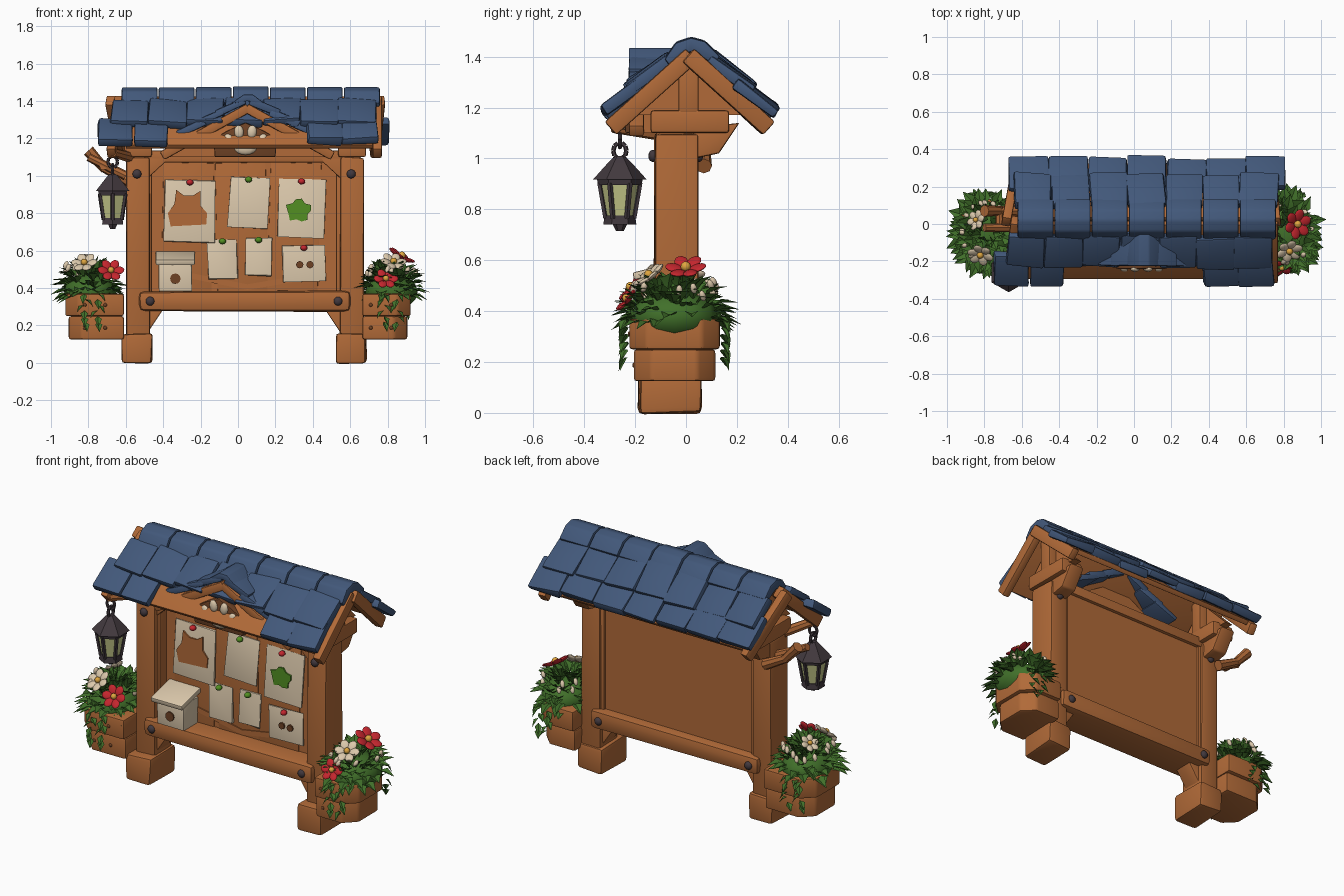
import bpy, bmesh, math, random
from mathutils import Vector, Matrix, Euler

random.seed(4)
if "Cube" in bpy.data.objects:
    bpy.data.objects.remove(bpy.data.objects["Cube"])
made = []


def material(name, hexa):
    rgb = [int(hexa[i:i + 2], 16) / 255 for i in (0, 2, 4)]
    col = [c / 12.92 if c < .04 else ((c + .055) / 1.055) ** 2.4 for c in rgb] + [1]
    m = bpy.data.materials.new(name)
    m.use_nodes = True
    m.diffuse_color = col
    m.node_tree.nodes["Principled BSDF"].inputs["Base Color"].default_value = col
    return m


wood = material("warm wood", "B16A38")
dark = material("dark wood", "6E4225")
slate = material("slate blue", "42587A")
cream = material("cream paper", "DCC9AC")
leaf = material("leaf green", "41702A")
lime = material("bright green", "528F22")
iron = material("dark iron", "42393E")
red = material("petal red", "C4262E")
glass = material("lamp glass", "C6C98A")
gold = material("flower gold", "DFA640")


def finish(name, bm, mat):
    me = bpy.data.meshes.new(name)
    bm.to_mesh(me)
    bm.free()
    me.materials.append(mat)
    ob = bpy.data.objects.new(name, me)
    bpy.context.collection.objects.link(ob)
    made.append(ob)
    return ob


def soften(bm, width):
    if width:
        bmesh.ops.bevel(bm, geom=bm.edges[:], offset=width, segments=2, profile=.6, affect='EDGES')


def box(name, loc, size, mat, rot=(0, 0, 0), bevel=.012, wobble=0):
    bm = bmesh.new()
    bmesh.ops.create_cube(bm, size=1)
    for v in bm.verts:
        v.co = Vector(a * b + random.uniform(-wobble, wobble) for a, b in zip(v.co, size))
    soften(bm, bevel)
    bm.transform(Matrix.Translation(loc) @ Euler(rot).to_matrix().to_4x4())
    return finish(name, bm, mat)


def span(name, xs, ys, zs, mat, bevel=.012, wobble=0):
    ends = (xs, ys, zs)
    return box(name, [sum(e) / 2 for e in ends], [e[1] - e[0] for e in ends], mat, bevel=bevel, wobble=wobble)


def prism(name, pts, lo, hi, axis, mat, bevel=0):
    """Extrude a 2D outline along one axis."""
    bm = bmesh.new()
    def place(p, h):
        return {'x': (h, *p), 'y': (p[0], h, p[1]), 'z': (*p, h)}[axis]
    a = [bm.verts.new(place(p, lo)) for p in pts]
    b = [bm.verts.new(place(p, hi)) for p in pts]
    bm.faces.new(a)
    bm.faces.new(b[::-1])
    for i in range(len(pts)):
        j = (i + 1) % len(pts)
        bm.faces.new((a[j], a[i], b[i], b[j]))
    bmesh.ops.recalc_face_normals(bm, faces=bm.faces[:])
    soften(bm, bevel)
    return finish(name, bm, mat)


def rod(name, a, b, r1, r2, mat, sides=8):
    a, b = Vector(a), Vector(b)
    bm = bmesh.new()
    bmesh.ops.create_cone(bm, cap_ends=True, segments=sides, radius1=r1, radius2=r2, depth=(b - a).length)
    turn = (b - a).to_track_quat('Z', 'Y').to_matrix().to_4x4()
    bm.transform(Matrix.Translation((a + b) / 2) @ turn)
    return finish(name, bm, mat)


def ball(name, loc, size, mat, rot=(0, 0, 0)):
    bm = bmesh.new()
    bmesh.ops.create_uvsphere(bm, u_segments=12, v_segments=8, radius=1)
    bm.transform(Matrix.LocRotScale(Vector(loc), Euler(rot), Vector(size)))
    return finish(name, bm, mat)


# Posts, feet, brackets and bolts
for side, x in (("right", -.54), ("left", .605)):
    s = 1 if x > 0 else -1
    span(side + "_foot", (x - .08, x + .08), (-.185, .06), (0, .155), wood, .02, .006)
    span(side + "_post", (x - .06, x + .065), (-.125, .045), (.13, 1.1), wood, .015, .005)
    span(side + "_frame_strip", (x - s * .06 - .02, x - s * .06 + .02), (-.09, .035), (.3, 1.1), wood)
    span(side + "_cross_beam", (x - .07, x + .08), (-.14, .17), (1.1, 1.19), wood, .015)
    prism(side + "_back_bracket", [(.03, 1.12), (.21, 1.14), (.13, 1.02), (.03, 1)], x - .05, x + .05, 'x', wood, .01)
    prism(side + "_top_brace", [(x - s * .05, 1.1), (x - s * .18, 1.1), (x - s * .05, .98)], -.1, -.04, 'y', wood, .008)
    prism(side + "_foot_brace", [(x - s * .15, .3), (x, .3), (x, .13), (x - s * .05, .15)], -.1, .02, 'y', wood, .01)
    span(side + "_king_post", (x - .02, x + .08), (-.03, .05), (1.18, 1.38), wood)
    prism(side + "_gable_wall", [(-.2, 1.17), (.22, 1.17), (.01, 1.38)], x - .02, x + .03, 'x', wood)
    for z, bx in ((1.01, x), (.33, x - s * .07)):
        for y, d in ((-.13, -1), (.05, 1)):
            out = .025 if z < 1 else 0
            ball(side + "_bolt", (bx, y + d * out, z), (.024, .018, .024), iron)

# Notice board and rails
span("back_board", (-.5, .58), (-.025, .02), (.3, 1.12), wood, 0)
span("bottom_log", (-.53, .6), (-.155, .075), (.275, .385), wood, .035, .004)
span("top_rail", (-.5, .57), (-.1, .04), (1.07, 1.135), wood)
for x, tilt in ((-.27, .02), (.02, -.02), (.3, .03)):
    box("board_plank", (x, -.026, .7), (.27, .008, .74), wood, (0, tilt, 0), .003)
prism("board_crossing", [(-.25, .45), (.05, .39), (.4, .45), (.4, .48), (.05, .42), (-.25, .48)], -.036, -.026, 'y', wood)

# Roof deck and bargeboards
pitch = math.radians(42)
for side, y, s in (("front", -.14, 1), ("back", .17, -1)):
    box(side + "_roof_deck", (.06, y, 1.285), (1.32, .39, .03), wood, (s * pitch, 0, 0), .005)
    for end, x, lean in (("right", -.655, .16 * s - .02), ("left", .745, .1 if s < 0 else 0)):
        box(f"{end}_{side}_bargeboard", (x, y * .98, 1.262), (.05, .43, .07), wood,
            (s * pitch, 0, -s * lean if x < 0 else lean), .012)


def tile_row(name, lo, hi, count, y, z, pitch_sign, skip=None):
    w = (hi - lo) / count
    for i in range(count):
        x = lo + w * (i + .5)
        if skip and skip[0] < x < skip[1]:
            continue
        box(name, (x, y + random.uniform(-.008, .008), z + random.uniform(-.006, .008)),
            (w * 1.0, .205, .05), slate,
            (pitch_sign * (pitch - .1), random.uniform(-.04, .04), random.uniform(-.05, .05)), .014, .008)


# Slate tiles
tile_row("front_upper_tile", -.68, .74, 7, -.14, 1.335, 1)
tile_row("front_eave_tile", -.745, .74, 8, -.245, 1.235, 1, (-.3, .33))
tile_row("back_upper_tile", -.64, .77, 7, .175, 1.335, -1)
tile_row("back_eave_tile", -.67, .81, 7, .265, 1.24, -1)
cap = [(-.085, 1.39), (-.04, 1.455), (.02, 1.475), (.075, 1.46), (.135, 1.4), (.11, 1.37), (.02, 1.42), (-.06, 1.36)]
for i in range(7):
    x, lift = -.625 + i * .198, random.uniform(-.006, .006)
    prism("ridge_cap", [(y, z + lift) for y, z in cap], x + .003, x + .195, 'x', slate, .012)

# Front dormer with its rafters and tiles
mid, slope = .05, math.radians(29)
prism("dormer_wall", [(mid - .45, 1.1), (mid + .45, 1.1), (mid, 1.36)], -.17, -.1, 'y', wood)
for s in (-1, 1):
    box("dormer_rafter", (mid + s * .225, -.195, 1.235), (.53, .06, .05), wood, (0, s * slope, 0), .012)
    for d in (.09, .2, .3):
        box("dormer_tile", (mid + s * d, -.115, 1.415 - d * .53), (.17, .22, .04), slate,
            (0, s * (slope - .1), random.uniform(-.05, .05)), .012, .005)
prism("dormer_ridge_cap", [(mid - .09, 1.385), (mid - .02, 1.435), (mid + .03, 1.435), (mid + .1, 1.38), (mid, 1.4)],
      -.225, 0, 'y', slate, .008)

# Paw plaque
prism("plaque", [(-.125, 1.1), (.2, 1.1), (.21, 1.2), (.12, 1.25), (.04, 1.285), (-.04, 1.25), (-.13, 1.2)],
      -.24, -.19, 'y', dark, .01)
ball("paw_pad", (.04, -.24, 1.15), (.06, .018, .038), cream)
for x, z, lean in ((-.085, 1.19, -.4), (-.032, 1.235, -.1), (.038, 1.235, .1), (.092, 1.19, .4)):
    ball("paw_toe", (.037 + x, -.24, z), (.025, .016, .036), cream, (0, lean, 0))

# Pinned notices
notices = ((-.257, .81, .27, .33, red), (.057, .855, .21, .27, lime), (.34, .825, .25, .31, red),
           (-.083, .555, .16, .21, lime), (.11, .567, .14, .2, lime), (.352, .53, .23, .19, red))
for i, (x, z, w, h, pin) in enumerate(notices):
    box("notice", (x, -.043, z), (w, .008, h), cream, (-.04, random.uniform(-.05, .05), 0), .002, .005)
    ball("pin_head", (x, -.065, z + h / 2 - .01), (.019, .02, .016), pin)
cat = [(-.36, .73), (-.17, .74), (-.165, .8), (-.2, .84), (-.2, .92), (-.24, .895), (-.29, .895), (-.33, .925), (-.34, .85), (-.375, .8)]
prism("cat_picture", cat, -.055, -.046, 'y', wood)
blot = [(mid + .275 + r * math.cos(a), .815 + r * .9 * math.sin(a)) for a, r in
        ((k * math.tau / 14, .065 + .012 * math.sin(k * 2.3)) for k in range(14))]
prism("leaf_picture", blot, -.055, -.046, 'y', lime)
for x in (.33, .385):
    rod("print_mark", (x, -.057, .525), (x, -.047, .525), .02, .02, dark)

# Letter box
span("letter_box", (-.425, -.245), (-.17, -.03), (.38, .54), cream, .008, .004)
box("letter_box_lid", (-.335, -.115, .56), (.21, .19, .03), cream, (.25, 0, 0), .008)
rod("letter_box_hole", (-.335, -.178, .45), (-.335, -.17, .45), .028, .028, dark, 12)

# Lantern and its hanger
lx, ly = -.67, -.26
stack = (("finial", .715, .745, .015, .03), ("base", .74, .775, .065, .06), ("rim", .895, .92, .085, .09),
         ("hood", .918, .985, .105, .045), ("hood_top", .985, 1.01, .045, .02))
for part, lo, hi, r1, r2 in stack:
    rod("lantern_" + part, (lx, ly, lo), (lx, ly, hi), r1, r2, iron, 6)
rod("lantern_glass", (lx, ly, .77), (lx, ly, .9), .052, .075, glass, 6)
for k in range(6):
    c, s = math.cos(k * math.tau / 6), math.sin(k * math.tau / 6)
    rod("lantern_bar", (lx + .056 * s, ly + .056 * c, .765), (lx + .08 * s, ly + .08 * c, .905), .011, .011, iron, 5)
for z, turn in ((1.03, 0), (1.075, math.pi / 2)):
    ring = [Vector((lx, ly, z)) + Euler((0, 0, turn)).to_matrix() @ Vector((0, .026 * math.cos(a), .032 * math.sin(a)))
            for a in (k * math.tau / 10 for k in range(10))]
    for k in range(10):
        rod("hanger_ring", ring[k - 1], ring[k], .009, .009, iron, 6)
rod("lantern_arm", (-.58, -.1, 1.1), (lx, -.285, 1.125), .03, .025, wood)
rod("branch_stem", (-.58, .07, .97), (-.72, .07, 1.045), .032, .025, wood)
rod("branch_tip", (-.71, .07, 1.035), (-.8, .07, 1.135), .025, .032, wood)
rod("branch_cross", (-.72, .09, 1.05), (-.72, -.04, 1.05), .02, .02, wood)
rod("branch_fork", (-.6, -.02, 1.0), (-.8, -.02, 1.1), .025, .022, wood)


def blade(bm, base, d, length, width):
    """One folded leaf with a drooping tip."""
    d = d.normalized()
    across = d.cross(Vector((0, 0, 1))).normalized() * width / 2
    up = across.cross(d).normalized() * width * .2
    half = base + d * length * .45
    b, l, m, r, t = [bm.verts.new(p) for p in (base, half + across + up, half, half - across + up,
                                               base + d * length - Vector((0, 0, length * .2)))]
    for f in ((b, m, l), (b, r, m), (l, m, t), (m, r, t)):
        bm.faces.new(f)


def flower(loc, facing, mat, size):
    turn = Vector(facing).to_track_quat('Z', 'Y')
    for k in range(6):
        a = k * math.tau / 6
        off = turn @ Vector((math.cos(a) * size * .58, math.sin(a) * size * .58, .006))
        ball("petal", Vector(loc) + off, (size * .46, size * .36, .01), mat,
             (turn @ Euler((0, -.25, a)).to_quaternion()).to_euler())
    ball("flower_centre", Vector(loc) + turn @ Vector((0, 0, .012)), (size * .25,) * 3, gold)


# Planters with foliage
for side, s, inner, cx in (("right", -1, .61, -.79), ("left", 1, .665, .82)):
    for part, lo, hi, grow in (("lower", .125, .25, 0), ("upper", .25, .37, .018)):
        x0, x1, y0, y1 = inner, .905 + grow, -.205 - grow, .115 + grow
        plan = [(x0, y0), (x1 - .07, y0), (x1, y0 + .07), (x1, y1 - .07), (x1 - .07, y1), (x0, y1)]
        prism(f"{side}_{part}_planter_plank", [(s * x, y) for x, y in plan], lo, hi, 'z', wood, .014)
        for x in (.71, .82):
            ball("planter_nail", (s * x, y0, (lo + hi) / 2), (.01, .006, .01), dark)
    ball(side + "_foliage_core", (cx, -.045, .38), (.14, .17, .1), leaf)
    bm = bmesh.new()
    for _ in range(130):
        a, e = random.uniform(0, math.tau), random.uniform(-.25, 1.3)
        d = Vector((math.cos(a) * math.cos(e), math.sin(a) * math.cos(e), math.sin(e)))
        base = Vector((cx + d.x * .11, -.045 + d.y * .15, .38 + d.z * .11))
        blade(bm, base, d + Vector((random.uniform(-.5, .5), random.uniform(-.5, .5), .1)),
              random.uniform(.08, .125), random.uniform(.05, .075))
    for x, y in ((cx + .03 * s, -.235), (cx + .01, .145), (cx + .07 * s, .14), (cx - .04 * s, -.23)):
        for k in range(6):
            d = Vector((random.uniform(-1, 1), .4 * (1 if y > 0 else -1), -.6))
            blade(bm, Vector((x, y, .37 - k * .03)), d, .055, .04)
    finish(side + "_foliage", bm, leaf)
    for _ in range(12):
        a = random.uniform(0, math.tau)
        ball("flower_bud", (cx + .13 * math.cos(a), -.045 + .16 * math.sin(a), random.uniform(.45, .53)),
             (.013, .013, .022), cream, (.4 * math.sin(a), .4, 0))
flower((-.82, -.16, .53), (-.2, -.7, .8), cream, .07)
flower((-.68, -.21, .49), (.1, -.8, .6), red, .07)
flower((-.84, .02, .54), (-.6, .2, .8), cream, .055)
flower((.87, 0, .565), (.5, -.1, .85), red, .08)
flower((.83, -.14, .535), (.2, -.6, .8), cream, .07)
flower((.79, -.225, .445), (.1, -.8, .6), red, .065)

# Smooth shading with sharp edges kept
for ob in made:
    ob.select_set(True)
bpy.context.view_layer.objects.active = made[0]
bpy.ops.object.shade_smooth_by_angle(angle=math.radians(40))
